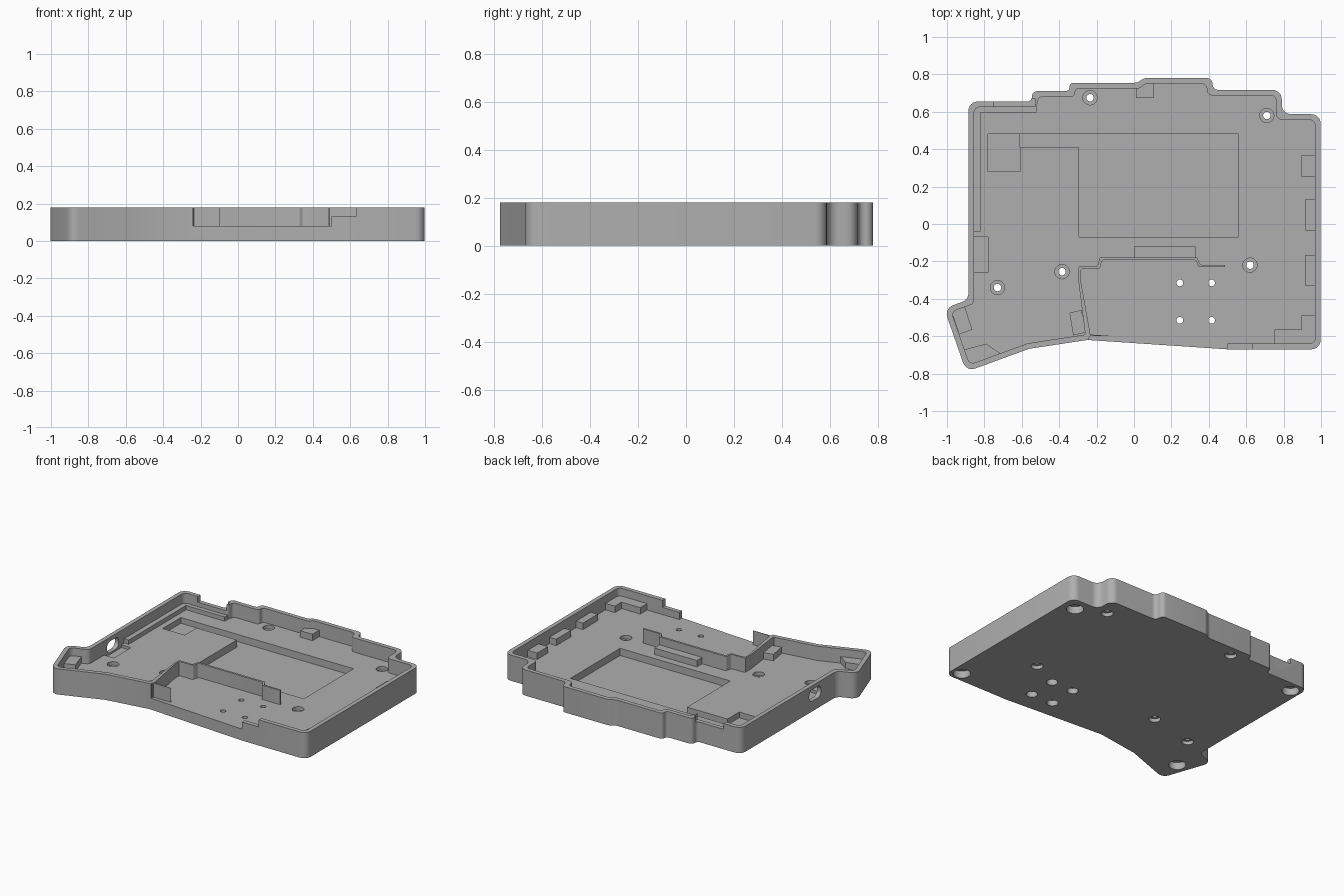
import bpy, bmesh, math
from mathutils import Vector

old = bpy.data.objects.get("Cube")
if old:
    bpy.data.objects.remove(old)

grey = bpy.data.materials.new("case_grey")
grey.use_nodes = True
COLOUR = (0.43, 0.43, 0.43, 1)
grey.diffuse_color = COLOUR
grey.node_tree.nodes["Principled BSDF"].inputs["Base Color"].default_value = COLOUR

FLOOR, TOP, WALL = 0.08, 0.18, 0.03


def rounded(points, radius, steps=6):
    """Round every corner of a closed 2D outline."""
    pts, out = [Vector(p) for p in points], []
    for i, p in enumerate(pts):
        a, b = pts[i - 1] - p, pts[(i + 1) % len(pts)] - p
        angle = a.angle(b)
        if angle > 2.8:
            out.append(p)
            continue
        reach = min(radius / math.tan(angle / 2), 0.48 * min(a.length, b.length))
        r = reach * math.tan(angle / 2)
        centre = p + (a.normalized() + b.normalized()).normalized() * r / math.sin(angle / 2)
        start, end = p + a.normalized() * reach - centre, p + b.normalized() * reach - centre
        turn = start.angle_signed(end)
        for k in range(steps + 1):
            t = -turn * k / steps
            c, s = math.cos(t), math.sin(t)
            out.append(centre + Vector((c * start.x - s * start.y, s * start.x + c * start.y)))
    return out


def inset(points, d):
    """Mitred inward offset of a counter-clockwise outline."""
    pts, out = [Vector(p) for p in points], []
    for i, p in enumerate(pts):
        a = (p - pts[i - 1]).normalized()
        b = (pts[(i + 1) % len(pts)] - p).normalized()
        na, nb = Vector((-a.y, a.x)), Vector((-b.y, b.x))
        out.append(p + (na + nb) * d / (1 + na.dot(nb)))
    return out


def prism(name, points, z0, z1):
    bm = bmesh.new()
    face = bm.faces.new([bm.verts.new((p[0], p[1], z0)) for p in points])
    up = bmesh.ops.extrude_face_region(bm, geom=[face])["geom"]
    bmesh.ops.translate(bm, vec=(0, 0, z1 - z0),
                        verts=[v for v in up if isinstance(v, bmesh.types.BMVert)])
    bmesh.ops.recalc_face_normals(bm, faces=bm.faces)
    mesh = bpy.data.meshes.new(name)
    bm.to_mesh(mesh)
    bm.free()
    mesh.materials.append(grey)
    obj = bpy.data.objects.new(name, mesh)
    bpy.context.collection.objects.link(obj)
    return obj


def rect(x0, x1, y0, y1):
    return [(x0, y0), (x1, y0), (x1, y1), (x0, y1)]


def circle(x, y, r, n=24):
    return [(x + r * math.cos(math.tau * k / n), y + r * math.sin(math.tau * k / n)) for k in range(n)]


def activate(obj):
    bpy.ops.object.select_all(action="DESELECT")
    obj.select_set(True)
    bpy.context.view_layer.objects.active = obj


def cut(obj, cutter):
    cutter.hide_render = True
    mod = obj.modifiers.new("cut", "BOOLEAN")
    mod.operation, mod.solver, mod.object = "DIFFERENCE", "EXACT", cutter
    activate(obj)
    bpy.ops.object.modifier_apply(modifier=mod.name)
    bpy.data.objects.remove(cutter)


# Stepped tray with an angled thumb corner
outline = [(-0.897, -0.79), (-0.56, -0.667), (-0.25, -0.62), (0.5, -0.67), (0.998, -0.67),
           (0.998, 0.587), (0.79, 0.587), (0.79, 0.717), (0.42, 0.717), (0.42, 0.78),
           (0.05, 0.78), (0.02, 0.755), (-0.345, 0.755), (-0.345, 0.71), (-0.545, 0.71),
           (-0.545, 0.655), (-0.885, 0.655), (-0.885, -0.405), (-1.015, -0.451)]
tray = prism("tray", rounded(outline, 0.05), 0, TOP)
cut(tray, prism("cavity", rounded(inset(outline, WALL), 0.03), FLOOR, 0.3))

# Front opening, its stepped end and the lowered back rim
cut(tray, prism("opening", rect(-0.24, 0.5, -0.75, -0.6), FLOOR, 0.3))
cut(tray, prism("rim_step", rect(0.49, 0.63, -0.75, -0.63), 0.13, 0.3))
cut(tray, prism("back_notch", rect(-0.75, -0.53, 0.61, 0.67), 0.14, 0.3))

# Component pockets in the floor
pocket = [(-0.295, -0.07), (0.56, -0.07), (0.56, 0.48), (-0.61, 0.48), (-0.61, 0.41), (-0.295, 0.41)]
cut(tray, prism("main_pocket", pocket, 0.03, 0.3))
cut(tray, prism("small_pocket", rect(-0.78, -0.609, 0.28, 0.481), 0.04, 0.3))
cut(tray, prism("port_recess", rect(-0.855, -0.78, -0.26, -0.07), 0.06, 0.17))

# Rounded slot through the side wall
slot = prism("side_slot", rounded(rect(-0.04, 0.04, -0.065, 0.065), 0.035), -0.06, 0.06)
slot.rotation_euler = (0, math.pi / 2, 0)
slot.location = (-0.88, -0.165, 0.112)
bpy.context.view_layer.update()
cut(tray, slot)

# Screw holes, counterbored on both sides
for x, y in [(-0.235, 0.675), (0.71, 0.58), (0.62, -0.22), (-0.385, -0.255), (-0.73, -0.34)]:
    cut(tray, prism("screw_hole", circle(x, y, 0.02), -0.1, 0.17))
    cut(tray, prism("top_bore", circle(x, y, 0.038), 0.055, 0.17))
    cut(tray, prism("bottom_bore", circle(x, y, 0.038), -0.1, 0.025))
for x in (0.245, 0.415):
    for y in (-0.315, -0.515):
        cut(tray, prism("small_hole", circle(x, y, 0.018), -0.1, 0.17))
        cut(tray, prism("small_bore", circle(x, y, 0.036), -0.1, 0.04))

# Foot recesses underneath
for x, y in [(0.9, 0.49), (0.925, -0.6), (-0.815, 0.575), (-0.87, -0.61)]:
    cut(tray, prism("foot_recess", circle(x, y, 0.055), -0.1, 0.05))

# Thin inner wall around the front bay
bay = [(-0.235, -0.615), (-0.235, -0.58), (-0.287, -0.29), (-0.287, -0.24), (-0.182, -0.24),
       (-0.172, -0.193), (0.33, -0.193), (0.345, -0.231), (0.488, -0.231), (0.488, -0.218),
       (0.353, -0.218), (0.338, -0.178), (-0.184, -0.178), (-0.194, -0.226), (-0.299, -0.226),
       (-0.299, -0.29), (-0.262, -0.58), (-0.27, -0.605)]
parts = [tray, prism("bay_wall", rounded(bay, 0.012, 3), FLOOR - 0.01, TOP)]

# Ledge along the side and back
ledge = [(-0.86, -0.04), (-0.82, -0.04), (-0.82, 0.595), (-0.52, 0.595), (-0.52, 0.63), (-0.86, 0.63)]
parts.append(prism("ledge", ledge, FLOOR - 0.01, 0.11))

# Support blocks beside the walls
supports = {
    "back_support": rect(0.01, 0.105, 0.675, 0.755),
    "side_support_back": rect(0.895, 0.975, 0.25, 0.37),
    "side_support_middle": rect(0.915, 0.975, -0.035, 0.13),
    "side_support_front": rect(0.915, 0.975, -0.33, -0.165),
    "corner_support": [(0.75, -0.645), (0.975, -0.645), (0.975, -0.49), (0.895, -0.49),
                       (0.895, -0.565), (0.75, -0.565)],
    "bay_support": rect(0.0, 0.33, -0.18, -0.12),
    "thumb_support_outer": [(-0.975, -0.47), (-0.935, -0.59), (-0.865, -0.565), (-0.905, -0.44)],
    "thumb_support_corner": [(-0.92, -0.675), (-0.885, -0.755), (-0.71, -0.695), (-0.79, -0.64)],
    "thumb_support_inner": [(-0.325, -0.595), (-0.258, -0.58), (-0.28, -0.46), (-0.345, -0.475)],
}
for name, shape in supports.items():
    parts.append(prism(name, shape, FLOOR - 0.01, 0.125))

for obj in parts:
    activate(obj)
    bpy.ops.object.shade_smooth_by_angle(angle=math.radians(30))
